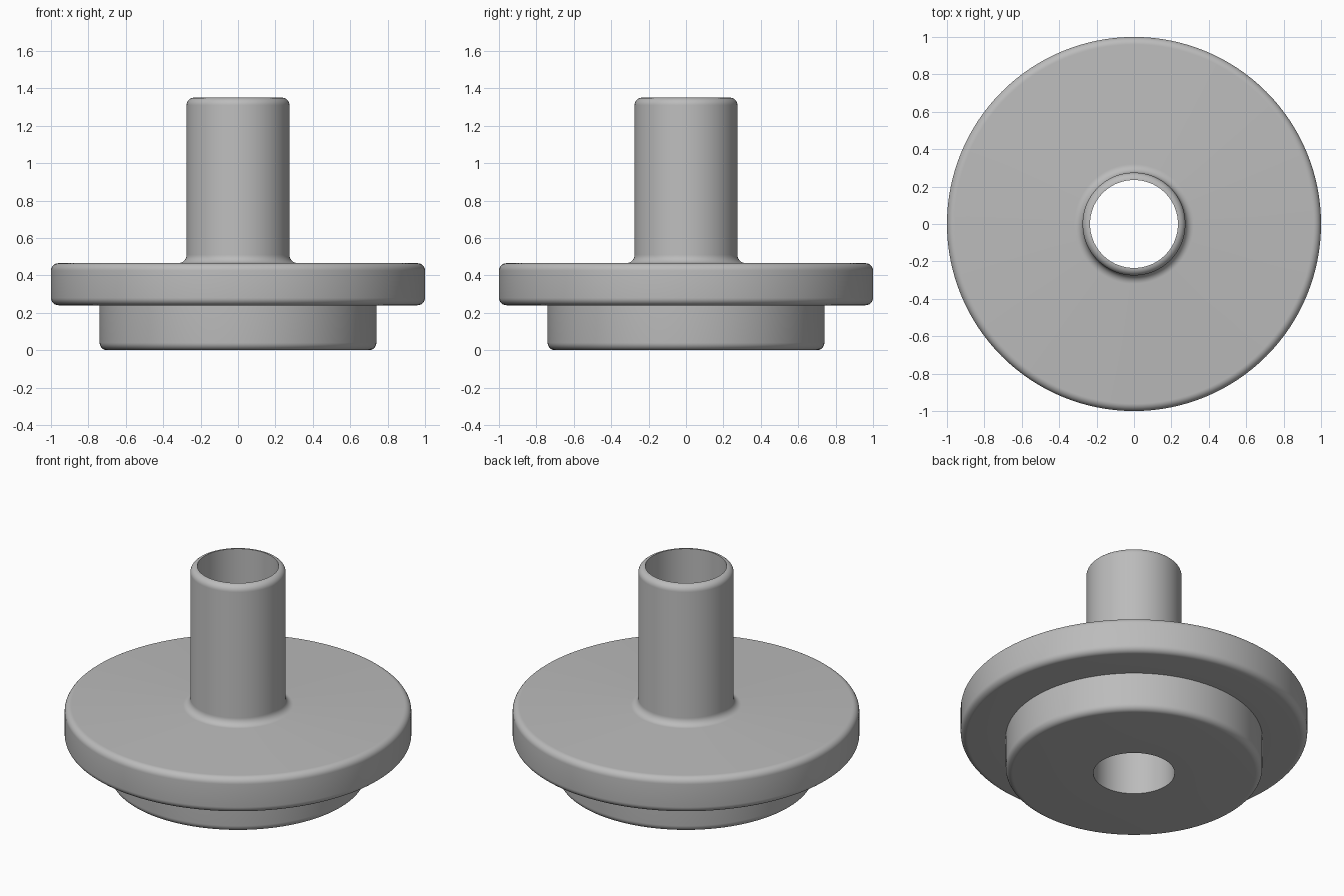
import bpy
import bmesh
from math import cos, sin, pi, radians

cube = bpy.data.objects.get("Cube")
if cube:
    bpy.data.objects.remove(cube, do_unlink=True)

SEGMENTS = 128
BORE, STEM, FLANGE, HUB = 0.235, 0.275, 1.0, 0.74
HUB_TOP, FLANGE_TOP, STEM_TOP = 0.24, 0.465, 1.35

grey = bpy.data.materials.new("plain_grey")
grey.use_nodes = True
colour = (0.5, 0.5, 0.5, 1)
grey.diffuse_color = colour
grey.node_tree.nodes["Principled BSDF"].inputs["Base Color"].default_value = colour


def arc(r, z, radius, start, end, steps=8):
    """Rounded corner centred on (r, z), angles in degrees."""
    angles = [radians(start + (end - start) * i / steps) for i in range(steps + 1)]
    return [(r + radius * cos(a), z + radius * sin(a)) for a in angles]


def lathe(name, profile):
    """Revolve a closed (radius, height) outline around z."""
    bm = bmesh.new()
    rings = []
    for i in range(SEGMENTS):
        a = 2 * pi * i / SEGMENTS
        rings.append([bm.verts.new((r * cos(a), r * sin(a), z)) for r, z in profile])
    n = len(profile)
    for i, ring in enumerate(rings):
        after = rings[(i + 1) % SEGMENTS]
        for j in range(n):
            k = (j + 1) % n
            bm.faces.new((ring[j], after[j], after[k], ring[k]))
    bmesh.ops.recalc_face_normals(bm, faces=bm.faces)
    mesh = bpy.data.meshes.new(name)
    bm.to_mesh(mesh)
    bm.free()
    mesh.materials.append(grey)
    obj = bpy.data.objects.new(name, mesh)
    bpy.context.collection.objects.link(obj)
    bpy.ops.object.select_all(action="DESELECT")
    obj.select_set(True)
    bpy.context.view_layer.objects.active = obj
    bpy.ops.object.shade_smooth_by_angle(angle=radians(30))
    return obj


# Outline from the bore's lower edge, around the outside, to its upper edge
EDGE = 0.04
FILLET = 0.045
outline = [(BORE, 0)]
outline += arc(HUB - EDGE, EDGE, EDGE, -90, 0)                       # hub rim
outline += [(HUB, HUB_TOP)]                                          # hub meets flange
outline += arc(FLANGE - EDGE, HUB_TOP + EDGE, EDGE, -90, 0)          # flange lower rim
outline += arc(FLANGE - EDGE, FLANGE_TOP - EDGE, EDGE, 0, 90)        # flange upper rim
outline += arc(STEM + FILLET, FLANGE_TOP + FILLET, FILLET, 270, 180) # stem fillet
outline += arc(STEM - EDGE, STEM_TOP - EDGE, EDGE, 0, 90)            # stem lip

lathe("flanged_sleeve", outline)
